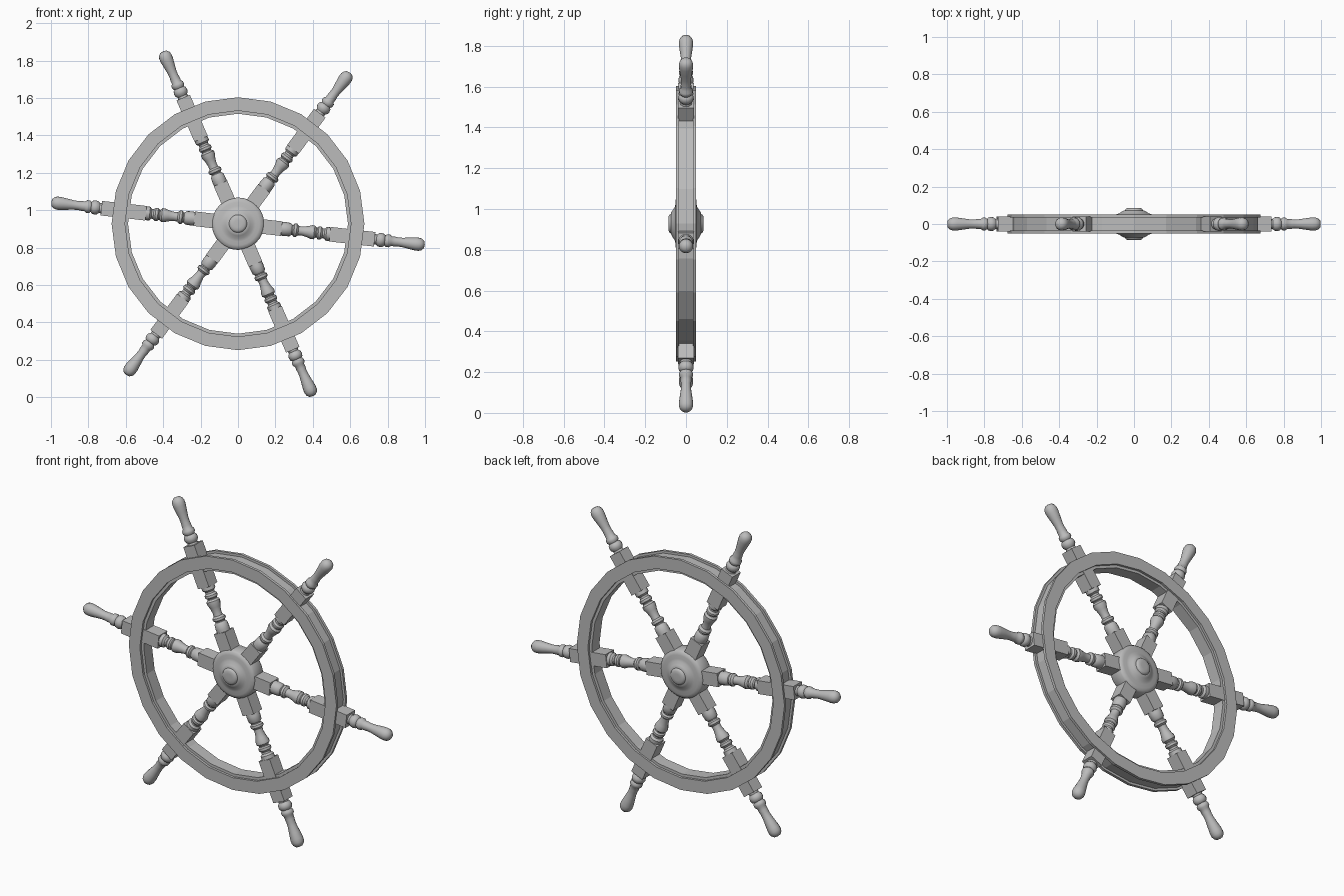
import bpy, bmesh, math
from mathutils import Matrix, Vector

cube = bpy.data.objects.get("Cube")
if cube:
    bpy.data.objects.remove(cube, do_unlink=True)

CENTRE = Vector((0, 0, 0.928))
TILT = math.radians(-6.5)

grey = bpy.data.materials.new("plain_grey")
grey.use_nodes = True
grey.diffuse_color = (0.5, 0.5, 0.5, 1)
grey.node_tree.nodes["Principled BSDF"].inputs["Base Color"].default_value = (0.5, 0.5, 0.5, 1)


def finish(name, bm, matrix, smooth=None):
    """Turn a bmesh into a named object with consistent normals."""
    bmesh.ops.remove_doubles(bm, verts=bm.verts, dist=1e-5)
    bmesh.ops.recalc_face_normals(bm, faces=bm.faces)
    mesh = bpy.data.meshes.new(name)
    bm.to_mesh(mesh)
    bm.free()
    mesh.materials.append(grey)
    obj = bpy.data.objects.new(name, mesh)
    bpy.context.collection.objects.link(obj)
    obj.matrix_world = matrix
    if smooth:
        bpy.ops.object.select_all(action="DESELECT")
        obj.select_set(True)
        bpy.context.view_layer.objects.active = obj
        bpy.ops.object.shade_smooth_by_angle(angle=math.radians(smooth))
    return obj


def lathe(name, profile, matrix, steps, closed=False, smooth=None):
    """Spin (radius, height) points about the local z axis."""
    bm = bmesh.new()
    verts = [bm.verts.new((r, 0, h)) for r, h in profile]
    pairs = list(zip(verts, verts[1:]))
    if closed:
        pairs.append((verts[-1], verts[0]))
    edges = [bm.edges.new(p) for p in pairs]
    bmesh.ops.spin(bm, geom=verts + edges, cent=(0, 0, 0), axis=(0, 0, 1),
                   angle=math.tau, steps=steps, use_duplicate=False)
    return finish(name, bm, matrix, smooth)


def block(name, start, end, half, matrix):
    """Square section of a spoke between two distances from the centre."""
    bm = bmesh.new()
    bmesh.ops.create_cube(bm, size=1)
    bmesh.ops.scale(bm, verts=bm.verts, vec=(half * 2, half * 2, end - start))
    bmesh.ops.translate(bm, verts=bm.verts, vec=(0, 0, (start + end) / 2))
    return finish(name, bm, matrix)


# Wheel axis points to the front
axis = Matrix.Translation(CENTRE) @ Matrix.Rotation(math.pi / 2, 4, "X")

# Rim: wide core between two thin face rings
core = [(0.588, -0.036), (0.662, -0.036), (0.662, 0.036), (0.588, 0.036)]
lathe("rim_core", core, axis, 24, closed=True)
for name, side in (("rim_front_ring", 1), ("rim_back_ring", -1)):
    ring = [(0.604, 0.034), (0.676, 0.034), (0.676, 0.05), (0.604, 0.05)]
    lathe(name, [(r, h * side) for r, h in ring], axis, 24, closed=True)

# Hub: the same domed cap with a round knob on both sides
cap = [(0.14, 0), (0.14, 0.035), (0.132, 0.046), (0.115, 0.051), (0.095, 0.052),
       (0.08, 0.056), (0.064, 0.067), (0.053, 0.073), (0.048, 0.073),
       (0.045, 0.08), (0.036, 0.085), (0.02, 0.086), (0, 0.086)]
hub = [(r, -h) for r, h in reversed(cap)] + cap[1:]
lathe("hub", hub, axis, 32, smooth=40)

# Turned spindle between the blocks, and the handle outside the rim
spindle = [(0, 0.23), (0.036, 0.23), (0.038, 0.25), (0.036, 0.28), (0.027, 0.29),
           (0.027, 0.295), (0.036, 0.302), (0.036, 0.315), (0.025, 0.325),
           (0.024, 0.345), (0.03, 0.375), (0.037, 0.395), (0.037, 0.41),
           (0.027, 0.42), (0.027, 0.425), (0.035, 0.432), (0.035, 0.445),
           (0.026, 0.455), (0.026, 0.465), (0.037, 0.475), (0.037, 0.5), (0, 0.5)]
handle = [(0, 0.73), (0.03, 0.73), (0.027, 0.745), (0.036, 0.757), (0.038, 0.77),
          (0.034, 0.785), (0.027, 0.79), (0.034, 0.8), (0.034, 0.815), (0.026, 0.825),
          (0.026, 0.845), (0.024, 0.86), (0.025, 0.885), (0.03, 0.92), (0.035, 0.955),
          (0.035, 0.975), (0.03, 0.99), (0.018, 1.002), (0, 1.005)]

for i in range(6):
    turn = math.pi / 2 - (TILT + i * math.pi / 3)
    place = Matrix.Translation(CENTRE) @ Matrix.Rotation(turn, 4, "Y")
    n = i + 1
    block(f"spoke_{n}_inner_block", 0.06, 0.235, 0.039, place)
    lathe(f"spoke_{n}_spindle", spindle, place, 16, smooth=40)
    block(f"spoke_{n}_rim_block", 0.495, 0.735, 0.039, place)
    lathe(f"spoke_{n}_handle", handle, place, 16, smooth=40)
